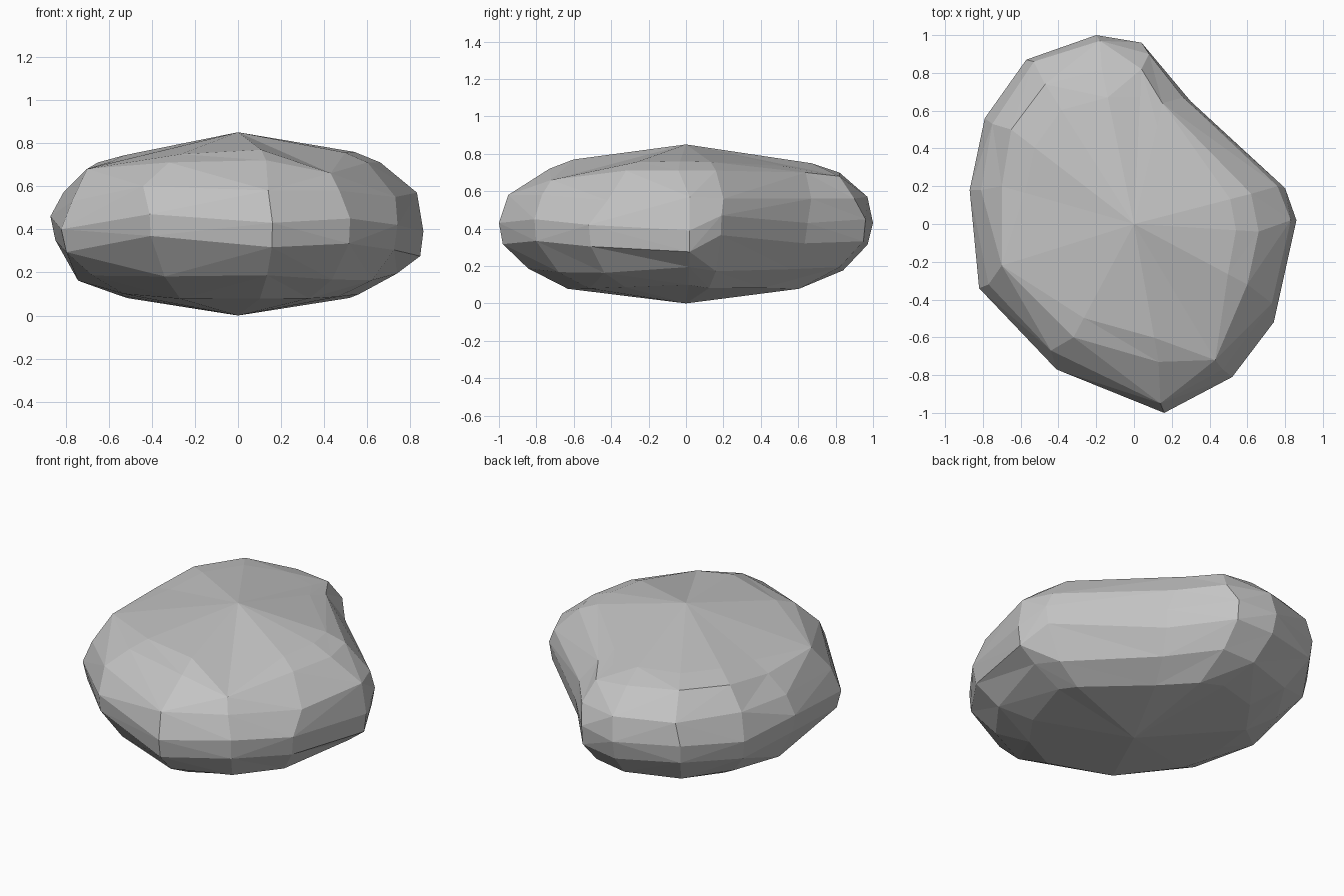
import bpy
import bmesh
import random
from mathutils import Vector

random.seed(4)

cube = bpy.data.objects.get("Cube")
if cube:
    bpy.data.objects.remove(cube, do_unlink=True)


def make_material(name, colour):
    mat = bpy.data.materials.new(name)
    mat.use_nodes = True
    mat.diffuse_color = colour
    mat.node_tree.nodes["Principled BSDF"].inputs["Base Color"].default_value = colour
    return mat


# Contours run anticlockwise from the front, with matching stations
waist = [
    (.16, -1, .43), (.52, -.81, .45), (.74, -.52, .42), (.86, .02, .39), (.8, .19, .47),
    (.3, .65, .43), (.04, .96, .45), (-.2, 1, .43), (-.57, .87, .45), (-.79, .56, .42),
    (-.87, .18, .46), (-.82, -.34, .4), (-.41, -.77, .47),
]
shoulder = [
    (.14, -.95, .58), (.47, -.77, .58), (.73, -.42, .55), (.83, .02, .57), (.76, .2, .56),
    (.26, .67, .56), (.08, .9, .56), (-.18, .97, .57), (-.53, .86, .58), (-.75, .53, .58),
    (-.81, .18, .57), (-.77, -.32, .53), (-.44, -.67, .6),
]
rim = [
    (.13, -.73, .72), (.43, -.72, .66), (.6, -.32, .71), (.66, -.04, .71), (.62, .16, .71),
    (.15, .64, .7), (.04, .82, .68), (-.17, .82, .7), (-.47, .74, .72), (-.65, .5, .71),
    (-.7, .2, .68), (-.7, -.22, .68), (-.32, -.6, .71),
]


def derived(contour, scale, height=None, lift=0, wobble=0):
    """Scaled copy of a contour, at a set height or lifted, slightly uneven."""
    ring = []
    for x, y, z in contour:
        s = scale + random.uniform(-wobble, wobble)
        base = z + lift if height is None else height
        ring.append((x * s, y * s, base + random.uniform(-wobble, wobble)))
    return ring


def bridge(bm, low, high):
    """Triangulated band, split along the more convex diagonal of each quad."""
    count = len(low)
    for i in range(count):
        j = (i + 1) % count
        a, b, c, d = low[i], low[j], high[j], high[i]
        middle = Vector((0, 0, .42))
        ac = ((a.co + c.co) / 2 - middle).length
        bd = ((b.co + d.co) / 2 - middle).length
        if ac > bd:
            bm.faces.new((a, b, c))
            bm.faces.new((a, c, d))
        else:
            bm.faces.new((a, b, d))
            bm.faces.new((b, c, d))


def cap(bm, ring, tip):
    """Fan of triangles closing a ring at a low peak."""
    peak = bm.verts.new(tip)
    for i, vert in enumerate(ring):
        bm.faces.new((vert, ring[(i + 1) % len(ring)], peak))


# Faceted boulder body: underside, sides and crown
bm = bmesh.new()
contours = [
    derived(waist, .64, height=.09, wobble=.015),
    derived(waist, .84, height=.18, wobble=.02),
    derived(waist, .98, lift=-.11, wobble=.01),
    waist,
    shoulder,
    rim,
    derived(rim, .82, lift=.04, wobble=.01),
]
rings = [[bm.verts.new(p) for p in contour] for contour in contours]
for low, high in zip(rings, rings[1:]):
    bridge(bm, low, high)
cap(bm, rings[0], (0, 0, 0))
cap(bm, rings[-1], (0, 0, .85))
bmesh.ops.recalc_face_normals(bm, faces=bm.faces)

mesh = bpy.data.meshes.new("boulder")
bm.to_mesh(mesh)
bm.free()
mesh.materials.append(make_material("stone grey", (.55, .55, .55, 1)))
boulder = bpy.data.objects.new("boulder", mesh)
bpy.context.scene.collection.objects.link(boulder)
